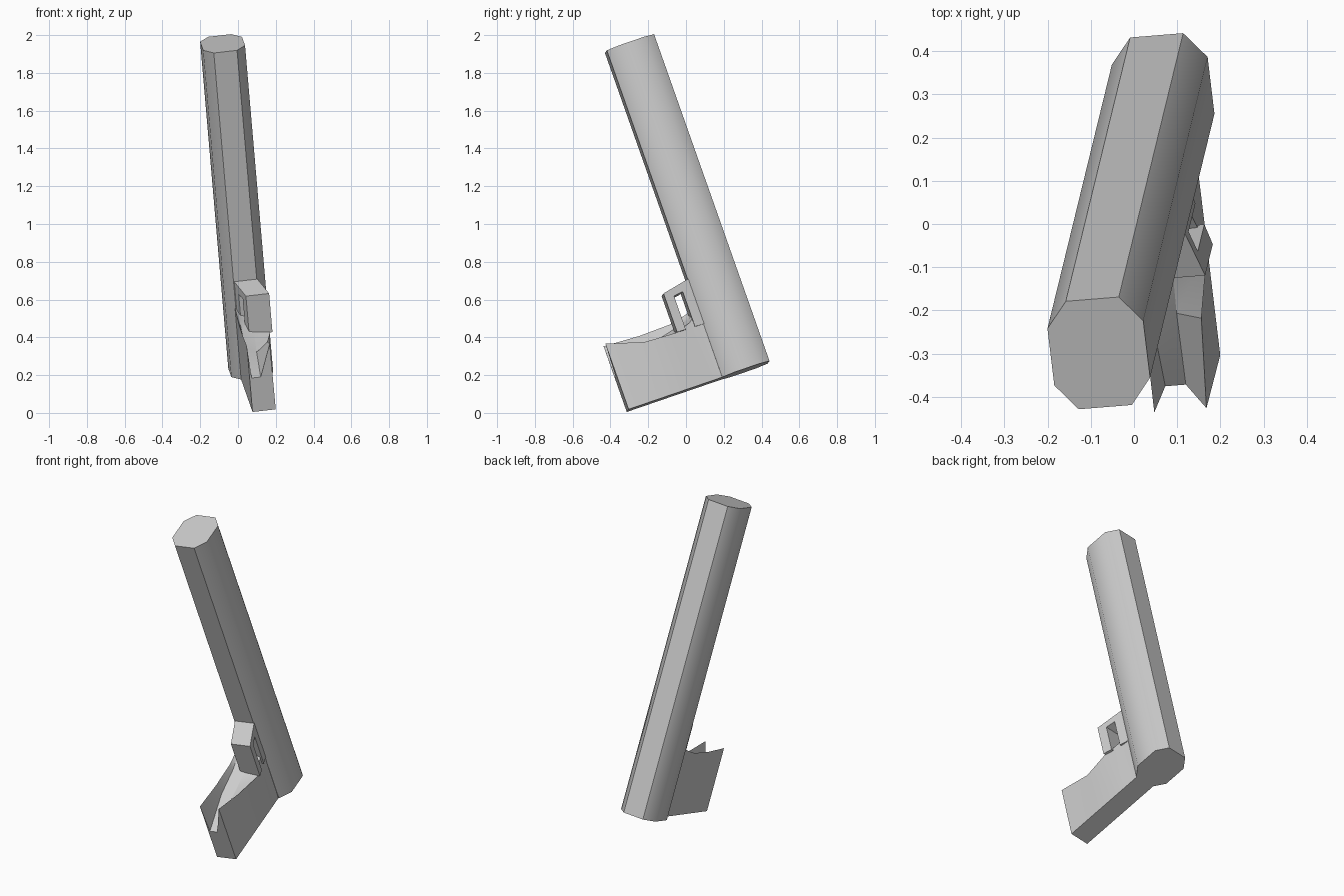
import bpy, bmesh
from mathutils import Vector

if "Cube" in bpy.data.objects:
    bpy.data.objects.remove(bpy.data.objects["Cube"])

# Tilted local frame: W = width, A = along the barrel, D = towards the grip end
A = Vector((-0.081, -0.332, 0.940)).normalized()
W = Vector((0.99, 0.08, 0.115))
W = (W - A * W.dot(A)).normalized()
D = W.cross(A)
BASE = Vector((0.0675, 0.312, 0.225))


def P(u, d, a):
    return BASE + W * u + D * d + A * a


def loft(name, rings, angle):
    """Skin a row of equal-length closed rings and cap both ends."""
    bm = bmesh.new()
    rows = [[bm.verts.new(P(*p)) for p in ring] for ring in rings]
    n = len(rows[0])
    for r0, r1 in zip(rows, rows[1:]):
        for i in range(n):
            j = (i + 1) % n
            bm.faces.new((r0[i], r0[j], r1[j], r1[i]))
    bm.faces.new(rows[0])
    bm.faces.new(rows[-1])
    bmesh.ops.recalc_face_normals(bm, faces=bm.faces)
    me = bpy.data.meshes.new(name)
    bm.to_mesh(me)
    bm.free()
    ob = bpy.data.objects.new(name, me)
    bpy.context.collection.objects.link(ob)
    bpy.context.view_layer.objects.active = ob
    ob.select_set(True)
    bpy.ops.object.shade_smooth_by_angle(angle=angle)
    ob.select_set(False)
    return ob


# Barrel: long octagonal prism, bevels blend smoothly into the sides
octagon = [(-.062, .133), (.062, .133), (.112, .07), (.112, -.07),
           (.062, -.133), (-.062, -.133), (-.112, -.07), (-.112, .07)]
loft("barrel", [[(u, d, a) for u, d in octagon] for a in (0, 1.841)], 0.78)

# Grip: block with a sunken channel along its upper side
# each section: d, right top (u, a), floor right (u, a), floor left a, left top a
sections = [(.12, .062, .40, .00, .40, .40, .405),
            (.20, .070, .33, .02, .35, .37, .385),
            (.29, .095, .30, .01, .31, .33, .365),
            (.46, .062, .31, .00, .26, .29, .36),
            (.66, .056, .37, -.007, .19, .19, .37)]
rings = []
for d, ru, ra, fu, fa, ga, la in sections:
    rings.append([(-.066, d, 0), (.058, d, 0), (ru, d, ra),
                  (fu, d, fa), (-.055, d, ga), (-.066, d, la)])
loft("grip", rings, 0.6)

# Trigger guard: slotted bracket that leans sideways away from the barrel
profile = [(.12, .555), (.285, .518), (.285, .30), (.235, .30),
           (.235, .488), (.182, .497), (.182, .30), (.12, .30)]
loft("trigger_guard",
     [[(s * .062 + .046 * (d - .12) / .165, d, a) for d, a in profile]
      for s in (-1, 1)], 0.5)
